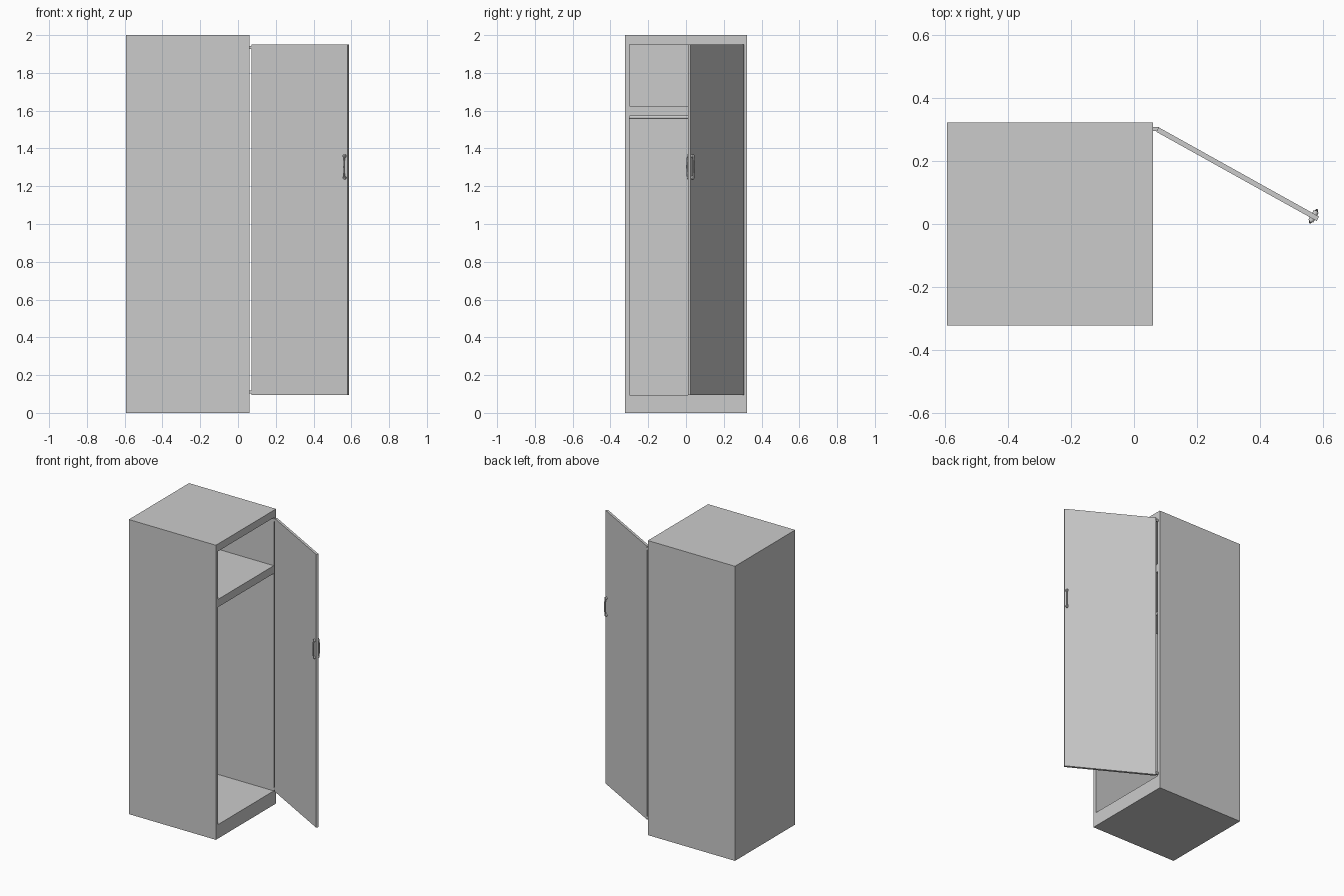
import bpy, math
from mathutils import Matrix, Vector

if "Cube" in bpy.data.objects:
    bpy.data.objects.remove(bpy.data.objects["Cube"])


def box(name, lo, hi, matrix=None):
    bpy.ops.mesh.primitive_cube_add(size=1)
    o = bpy.context.object
    o.name = name
    lo, hi = Vector(lo), Vector(hi)
    o.data.transform(Matrix.Translation((lo + hi) / 2) @ Matrix.Diagonal((*(hi - lo), 1)))
    if matrix:
        o.matrix_world = matrix
    return o


def rod(name, a, b, r, matrix=None, sides=16):
    a, b = Vector(a), Vector(b)
    bpy.ops.mesh.primitive_cylinder_add(vertices=sides, radius=r, depth=(b - a).length)
    o = bpy.context.object
    o.name = name
    rot = (b - a).to_track_quat('Z', 'Y').to_matrix().to_4x4()
    o.data.transform(Matrix.Translation((a + b) / 2) @ rot)
    if matrix:
        o.matrix_world = matrix
    bpy.ops.object.shade_smooth_by_angle()
    return o


# Carcass: solid block with two compartments cut in from the +x side
X0, X1, Y, W = -0.594, 0.06, 0.323, 0.025
cabinet = box("cabinet", (X0, -Y, 0), (X1, Y, 2))
for name, z0, z1 in (("lower_cutter", 0.095, 1.571), ("upper_cutter", 1.624, 1.95)):
    cut = box(name, (X0 + W, -Y + W, z0), (X1 + 0.1, Y - W, z1))
    cut.hide_render = True
    cut.hide_set(True)
    m = cabinet.modifiers.new(name, 'BOOLEAN')
    m.object = cut
    m.solver = 'EXACT'

# Hanging rail just under the shelf
rod("hanging_rail", (-0.27, -Y + W, 1.565), (-0.27, Y - W, 1.565), 0.01)

# Open door: local x runs along the door from the hinge, local y is its outer side
L, T = 0.583, 0.008
door_m = Matrix.Translation((0.0745, 0.30, 0)) @ Matrix.Rotation(math.radians(-29.1), 4, 'Z')
box("door", (0, -T, 0.095), (L, T, 1.95), door_m)

# Hinge pins joining the door to the cabinet side
for z in (0.11, 1.935):
    box("hinge", (0.055, 0.296, z - 0.008), (0.08, 0.308, z + 0.008))

# Bar handles on both faces of the door
hx = L - 0.016
for side, s in (("outer", 1), ("inner", -1)):
    for z in (1.245, 1.36):
        rod(side + "_handle_post", (hx, 0, z), (hx, s * 0.018, z), 0.009, door_m)
    c = bpy.data.curves.new(side + "_handle_grip", 'CURVE')
    c.dimensions = '3D'
    c.bevel_depth = 0.005
    c.bevel_resolution = 2
    c.use_fill_caps = True
    sp = c.splines.new('POLY')
    pts = [(0.016, 1.24), (0.02, 1.27), (0.021, 1.3025), (0.02, 1.335), (0.016, 1.365)]
    sp.points.add(len(pts) - 1)
    for p, (y, z) in zip(sp.points, pts):
        p.co = (hx, s * y, z, 1)
    grip = bpy.data.objects.new(side + "_handle_grip", c)
    grip.matrix_world = door_m
    bpy.context.collection.objects.link(grip)
